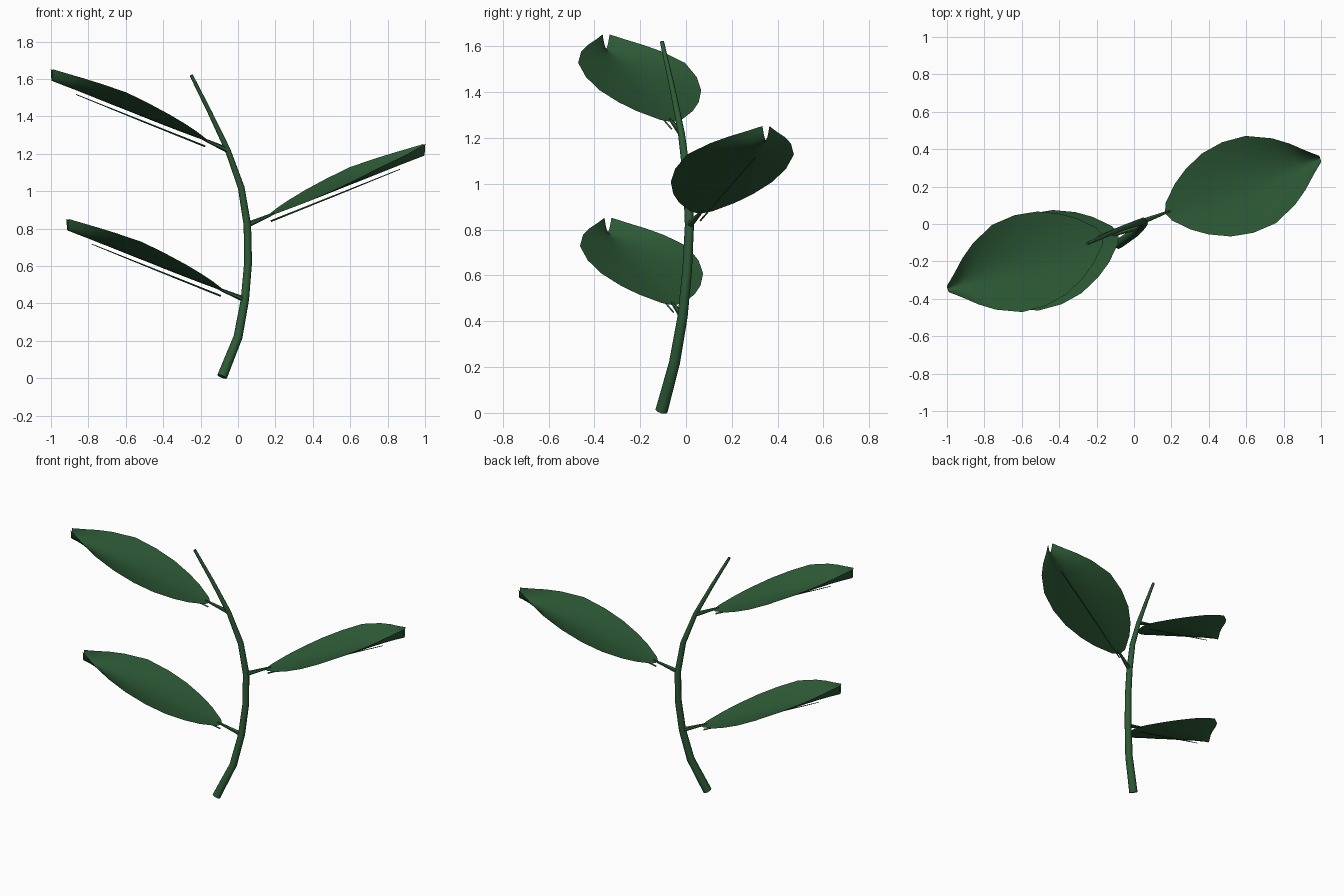
import bpy, bmesh, math
from mathutils import Vector, Matrix

cube = bpy.data.objects.get("Cube")
if cube:
    bpy.data.objects.remove(cube, do_unlink=True)

green = bpy.data.materials.new("leaf green")
green.use_nodes = True
colour = (0.027, 0.105, 0.038, 1)
green.diffuse_color = colour
green.node_tree.nodes["Principled BSDF"].inputs["Base Color"].default_value = colour


def add_object(name, bm, place=Matrix()):
    mesh = bpy.data.meshes.new(name)
    bm.to_mesh(mesh)
    bm.free()
    mesh.materials.append(green)
    obj = bpy.data.objects.new(name, mesh)
    obj.matrix_world = place
    bpy.context.scene.collection.objects.link(obj)
    bpy.ops.object.select_all(action='DESELECT')
    bpy.context.view_layer.objects.active = obj
    obj.select_set(True)
    bpy.ops.object.shade_smooth_by_angle(angle=math.radians(50))
    return obj


def tube(name, points, radii, sides=8, place=Matrix()):
    """Tapered capped tube along a path."""
    pts = [Vector(p) for p in points]
    bm = bmesh.new()
    rings = []
    for i, p in enumerate(pts):
        along = (pts[min(i + 1, len(pts) - 1)] - pts[max(i - 1, 0)]).normalized()
        side = along.cross(Vector((0, 1, 0))).normalized()
        up = side.cross(along)
        angles = [math.tau * k / sides for k in range(sides)]
        rings.append([bm.verts.new(p + radii[i] * (side * math.cos(a) + up * math.sin(a)))
                      for a in angles])
    for a, b in zip(rings, rings[1:]):
        for k in range(sides):
            n = (k + 1) % sides
            bm.faces.new((a[k], a[n], b[n], b[k]))
    bm.faces.new(rings[0])
    bm.faces.new(rings[-1])
    bmesh.ops.recalc_face_normals(bm, faces=bm.faces)
    return add_object(name, bm, place)


# Half-width of the blade along its length
OUTLINE = [(0, 0.004), (0.02, 0.05), (0.10, 0.13), (0.18, 0.185), (0.29, 0.235),
           (0.41, 0.256), (0.54, 0.247), (0.67, 0.188), (0.75, 0.13),
           (0.815, 0.07), (0.878, 0.016)]
LENGTH = 0.878
RISE = 0.32


def leaf(name, place):
    """Blade channelled along a straight midrib, folded at the tip."""
    bm = bmesh.new()
    steps = 5
    rows = []
    for s, width in OUTLINE:
        lift = 0.062 * min(1, 1.6 * s / LENGTH)
        row = []
        for k in range(-steps, steps + 1):
            f = k / steps
            z = RISE * s / LENGTH + lift * abs(f) ** 1.7
            row.append(bm.verts.new((s, f * width, z)))
        rows.append(row)
    for a, b in zip(rows, rows[1:]):
        for k in range(2 * steps):
            bm.faces.new((a[k], b[k], b[k + 1], a[k + 1]))
    add_object(name, bm, place)


# Curved main stem
stem_path = [(-0.085, -0.107, 0.008), (0, -0.05, 0.22), (0.037, -0.015, 0.42),
             (0.054, 0.005, 0.62), (0.05, 0.015, 0.82), (0.017, 0.005, 1.02),
             (-0.055, -0.02, 1.22), (-0.15, -0.06, 1.42), (-0.25, -0.105, 1.62)]
tube("stem", stem_path, [0.027, 0.024, 0.022, 0.021, 0.02, 0.018, 0.015, 0.012, 0.009])

# Each leaf has a stalk and a thin vein hanging under the blade
heading = math.radians(19.2)
for name, base, node, turn in (
        ("lower_right", (-0.083, -0.052, 0.47), stem_path[2], math.pi),
        ("middle_left", (0.167, 0.06, 0.87), stem_path[4], 0),
        ("upper_right", (-0.167, -0.06, 1.27), stem_path[6], math.pi)):
    place = Matrix.Translation(base) @ Matrix.Rotation(heading + turn, 4, 'Z')
    leaf(name + "_leaf", place)
    tip = place @ Vector((0.03, 0, 0.012))
    tube(name + "_stalk", [node, base, tip], [0.015, 0.008, 0.004], 6)
    tube(name + "_vein", [(0.01, 0, -0.03), (0.38, 0, 0.11), (0.74, 0, 0.247)],
         [0.005, 0.004, 0.002], 4, place)
